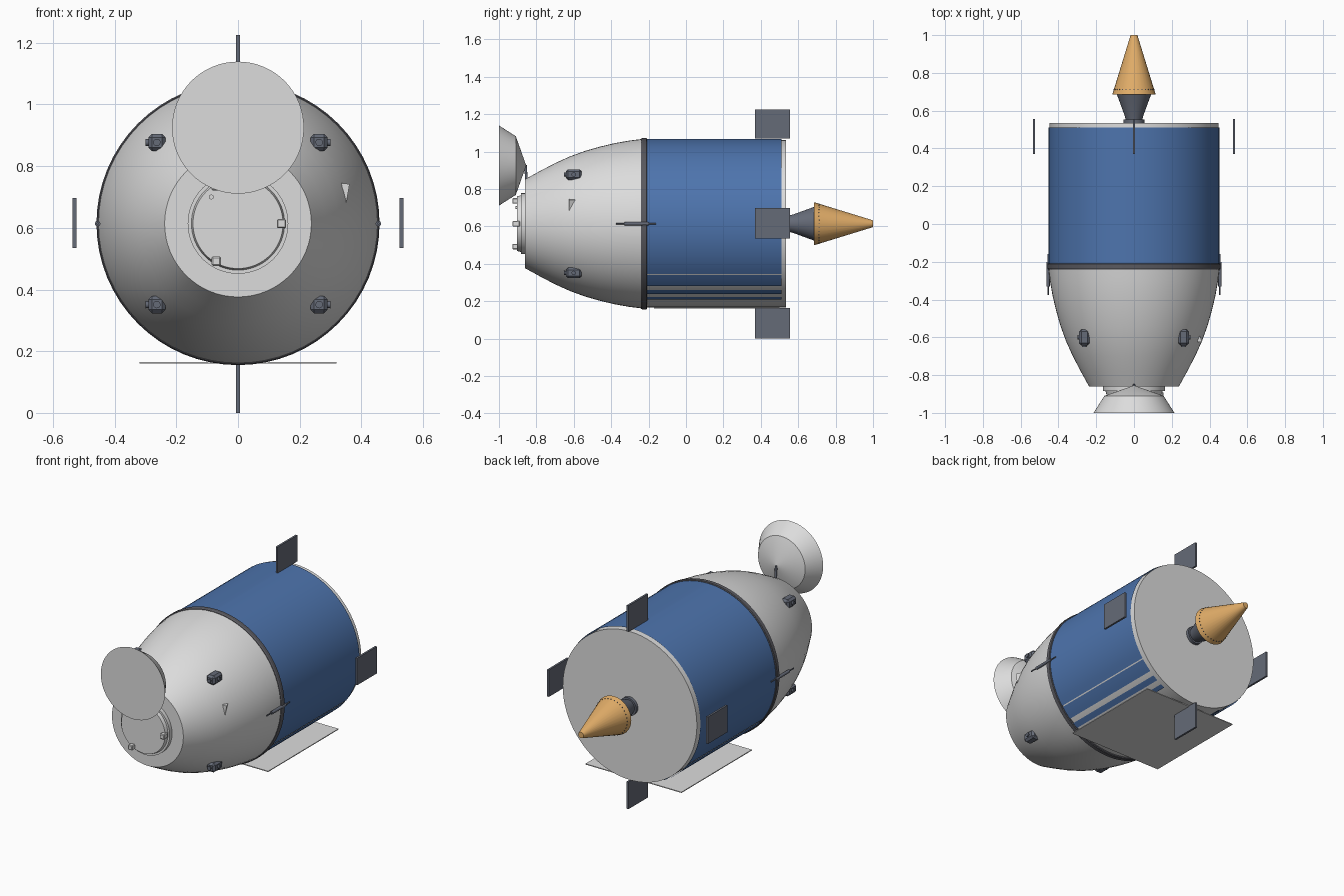
import bpy, bmesh, math
from mathutils import Vector, Matrix

cube = bpy.data.objects.get("Cube")
if cube:
    bpy.data.objects.remove(cube, do_unlink=True)

AXIS = 0.614  # height of the long axis


def material(name, rgb):
    m = bpy.data.materials.new(name)
    m.use_nodes = True
    m.diffuse_color = (*rgb, 1)
    m.node_tree.nodes["Principled BSDF"].inputs["Base Color"].default_value = (*rgb, 1)
    return m


WHITE = material("hull white", (0.72, 0.72, 0.72))
BLUE = material("panel blue", (0.075, 0.175, 0.42))
SLATE = material("slate grey", (0.13, 0.145, 0.185))
DARK = material("band grey", (0.10, 0.10, 0.115))
GOLD = material("nozzle gold", (0.76, 0.42, 0.14))


def finish(name, bm, mat, smooth=None):
    bmesh.ops.recalc_face_normals(bm, faces=bm.faces)
    mesh = bpy.data.meshes.new(name)
    bm.to_mesh(mesh)
    bm.free()
    mesh.materials.append(mat)
    ob = bpy.data.objects.new(name, mesh)
    bpy.context.collection.objects.link(ob)
    if smooth:
        bpy.ops.object.select_all(action='DESELECT')
        ob.select_set(True)
        bpy.context.view_layer.objects.active = ob
        bpy.ops.object.shade_smooth_by_angle(angle=math.radians(smooth))
    return ob


def lathe(name, profile, mat, x=0, z=AXIS, seg=64):
    """Closed solid turned about a line parallel to y; profile is (y, radius)."""
    bm = bmesh.new()
    rings = []
    for y, r in profile:
        rings.append([bm.verts.new((x + r * math.cos(a), y, z + r * math.sin(a)))
                      for a in (math.tau * i / seg for i in range(seg))])
    for a, b in zip(rings, rings[1:]):
        for i in range(seg):
            j = (i + 1) % seg
            bm.faces.new((a[i], a[j], b[j], b[i]))
    bm.faces.new(rings[0])
    bm.faces.new(rings[-1])
    return finish(name, bm, mat, 25)


def box(name, center, size, mat, bevel=0):
    bm = bmesh.new()
    bmesh.ops.create_cube(bm, size=1)
    bmesh.ops.scale(bm, vec=size, verts=bm.verts)
    if bevel:
        bmesh.ops.bevel(bm, geom=bm.edges[:], offset=bevel, segments=1, affect='EDGES')
    bmesh.ops.translate(bm, vec=center, verts=bm.verts)
    return finish(name, bm, mat)


def rod(name, p, q, r, mat, r2=None, seg=12):
    p, q = Vector(p), Vector(q)
    bm = bmesh.new()
    rot = (q - p).to_track_quat('Z', 'Y').to_matrix().to_4x4()
    bmesh.ops.create_cone(bm, cap_ends=True, segments=seg, radius1=r,
                          radius2=r if r2 is None else r2, depth=(q - p).length,
                          matrix=Matrix.Translation((p + q) / 2) @ rot)
    return finish(name, bm, mat, 40)


def arc_panel(name, low, high, y0, y1, r, mat):
    """Curved skin panel; angles in degrees measured up from straight down."""
    bm = bmesh.new()
    n = max(2, round(abs(high - low) / 4))
    pairs = []
    for i in range(n + 1):
        a = math.radians(low + (high - low) * i / n)
        c = (r * math.sin(a), AXIS - r * math.cos(a))
        pairs.append([bm.verts.new((c[0], y, c[1])) for y in (y0, y1)])
    for a, b in zip(pairs, pairs[1:]):
        bm.faces.new((a[0], b[0], b[1], a[1]))
    bmesh.ops.solidify(bm, geom=bm.faces[:], thickness=0.006)
    return finish(name, bm, mat, 30)


# Crew module
lathe("nose_hull", [(-0.86, 0.238), (-0.78, 0.282), (-0.70, 0.324), (-0.62, 0.36),
                    (-0.54, 0.389), (-0.46, 0.412), (-0.38, 0.431), (-0.30, 0.445),
                    (-0.235, 0.453)], WHITE)
lathe("dark_band", [(-0.24, 0.455), (-0.232, 0.459), (-0.212, 0.459), (-0.208, 0.455)], DARK)

# Service module with its blue skin, striped near the underside
lathe("service_hull", [(-0.21, 0.447), (0.535, 0.447)], WHITE, seg=90)
stripe_edges = [(53.5, 180), (42.5, 52.6), (34, 38.5), (26.5, 30)]
for side in (1, -1):
    tag = "left" if side > 0 else "right"
    for k, (low, high) in enumerate(stripe_edges):
        arc_panel(f"blue_panel_{tag}_{k + 1}", side * low, side * high,
                  -0.212, 0.51, 0.453, BLUE)
box("loose_skin_panel", (0, 0.165, 0.163), (0.64, 0.67, 0.005), WHITE)

# Docking hatch with three latches and a knob
lathe("hatch_rim", [(-0.855, 0.163), (-0.883, 0.163)], WHITE)
lathe("hatch_door", [(-0.88, 0.152), (-0.903, 0.146)], WHITE)
for k in range(3):
    a = math.tau * k / 3
    box(f"hatch_latch_{k + 1}",
        (0.141 * math.cos(a), -0.908, AXIS + 0.141 * math.sin(a)),
        (0.03, 0.04, 0.03), WHITE, 0.004)
rod("hatch_knob", (-0.087, -0.90, 0.70), (-0.087, -0.912, 0.70), 0.008, WHITE)

# Dish antenna
lathe("dish", [(-1, 0.214), (-0.91, 0.157), (-0.855, 0.002)], WHITE, z=0.925)
rod("dish_mast", (0, -0.852, 0.83), (0, -0.858, 0.927), 0.007, SLATE)

# Thruster pods
for sx in (1, -1):
    for sz in (1, -1):
        tag = ("upper" if sz > 0 else "lower") + ("_left" if sx > 0 else "_right")
        x, z = sx * 0.263, AXIS + sz * 0.263
        box(f"thruster_pod_{tag}", (x, -0.6, z), (0.056, 0.085, 0.056), SLATE, 0.012)
        rod(f"thruster_front_{tag}", (x, -0.63, z), (x, -0.652, z), 0.007, SLATE, 0.012)
        rod(f"thruster_side_{tag}", (x, -0.60, z), (x + sx * 0.037, -0.60, z),
            0.007, SLATE, 0.012)

# Side probes, one on each flank
for side in (1, -1):
    tag = "left" if side > 0 else "right"
    x = side * 0.455
    rod(f"probe_body_{tag}", (x, -0.33, AXIS), (x, -0.20, AXIS), 0.009, SLATE)
    rod(f"probe_needle_{tag}", (x, -0.375, AXIS), (x, -0.16, AXIS), 0.004, SLATE)

# Small triangular sight on the left flank
bm = bmesh.new()
corners = [bm.verts.new(c) for c in ((0.335, -0.625, 0.745), (0.362, -0.625, 0.742),
                                     (0.345, -0.585, 0.742), (0.35, -0.625, 0.675))]
for i in range(4):
    bm.faces.new([v for j, v in enumerate(corners) if j != i])
finish("flank_sight", bm, WHITE)

# Tail plates
box("top_fin", (0, 0.463, 1.147), (0.012, 0.187, 0.157), SLATE)
box("bottom_fin", (0, 0.463, 0.082), (0.012, 0.187, 0.164), SLATE)
for side, tag in ((1, "left"), (-1, "right")):
    box(f"side_fin_{tag}", (side * 0.53, 0.463, 0.616), (0.012, 0.187, 0.162), SLATE)

# Engine
lathe("engine_flange", [(0.53, 0.055), (0.553, 0.055)], SLATE, seg=32)
lathe("engine_neck", [(0.545, 0.042), (0.575, 0.05), (0.69, 0.092)], SLATE, seg=32)
lathe("engine_nozzle", [(0.685, 0.115), (1.0, 0.018)], GOLD, seg=32)
for k in range(32):
    a = math.tau * k / 32
    d = Vector((math.cos(a), 0, math.sin(a)))
    c = Vector((0, 0.712, AXIS))
    rod(f"nozzle_rivet_{k + 1}", c + d * 0.10, c + d * 0.109, 0.003, DARK, seg=6)
